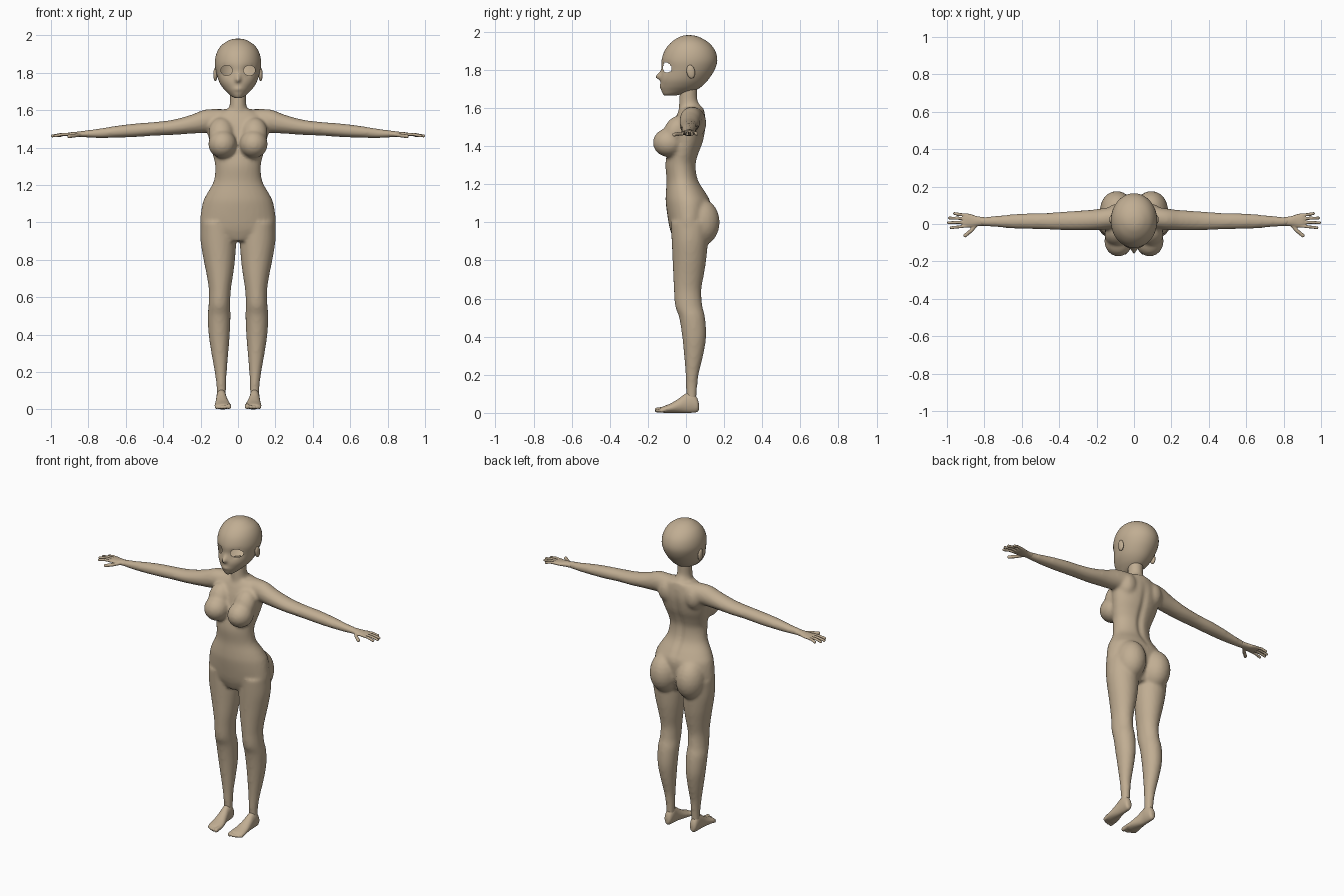
import bpy, bmesh, math
from mathutils import Vector, Matrix

skin = bpy.data.materials.new("tan skin")
skin.diffuse_color = (0.53, 0.42, 0.29, 1)


def spline(rows, steps):
    """Catmull-Rom interpolation between section rows."""
    out = []
    for i in range(len(rows) - 1):
        a, b, c, d = (rows[max(0, min(len(rows) - 1, i + k))] for k in (-1, 0, 1, 2))
        for s in range(steps):
            t = s / steps
            out.append([0.5 * (2 * q + (r - p) * t + (2 * p - 5 * q + 4 * r - w) * t * t
                        + (3 * q - p - 3 * r + w) * t ** 3) for p, q, r, w in zip(a, b, c, d)])
    return out + [list(rows[-1])]


def bridge(bm, rings):
    """Skin a list of point rings and cap both ends."""
    rings = [[bm.verts.new(p) for p in ring] for ring in rings]
    n = len(rings[0])
    for r, q in zip(rings, rings[1:]):
        for k in range(n):
            bm.faces.new((r[k], r[(k + 1) % n], q[(k + 1) % n], q[k]))
    bm.faces.new(rings[0][::-1])
    bm.faces.new(rings[-1])


def tube(bm, rows, axis, side=1, n=32, steps=4):
    """Loft ellipses; each row is position along axis, then min/max on the other two axes."""
    rings = []
    for pos, a0, a1, b0, b1 in spline(rows, steps):
        ring = []
        for k in range(n):
            t = 2 * math.pi * k / n
            a = (a0 + a1) / 2 + (a1 - a0) / 2 * math.cos(t)
            b = (b0 + b1) / 2 + (b1 - b0) / 2 * math.sin(t)
            x, y, z = {'x': (pos, a, b), 'y': (a, pos, b), 'z': (a, b, pos)}[axis]
            ring.append((x * side, y, z))
        rings.append(ring)
    bridge(bm, rings)


def ball(bm, center, radii, side=1, tilt=0, n=24):
    m = (Matrix.Translation((center[0] * side, center[1], center[2]))
         @ Matrix.Rotation(tilt, 4, 'X') @ Matrix.Diagonal((*radii, 1)))
    rings = []
    for i in range(n // 2 + 1):
        a = math.pi * (0.03 + 0.94 * i / (n // 2))
        rings.append([m @ Vector((math.sin(a) * math.cos(2 * math.pi * k / n),
                                  math.sin(a) * math.sin(2 * math.pi * k / n), -math.cos(a)))
                      for k in range(n)])
    bridge(bm, rings)


def finger(bm, points, radius, side=1):
    """Chain of overlapping balls along a bent path."""
    for p, q in zip(points, points[1:]):
        p, q = Vector(p), Vector(q)
        for i in range(7):
            ball(bm, p.lerp(q, i / 6), (radius,) * 3, side, n=10)


def finish(name, bm, voxel=0, smooth=0):
    bmesh.ops.recalc_face_normals(bm, faces=bm.faces[:])
    me = bpy.data.meshes.new(name)
    bm.to_mesh(me)
    bm.free()
    ob = bpy.data.objects.new(name, me)
    bpy.context.collection.objects.link(ob)
    me.materials.append(skin)
    bpy.ops.object.select_all(action='DESELECT')
    ob.select_set(True)
    bpy.context.view_layer.objects.active = ob
    if voxel:
        mod = ob.modifiers.new("fuse", 'REMESH')
        mod.mode, mod.voxel_size = 'VOXEL', voxel
        mod = ob.modifiers.new("soften", 'SMOOTH')
        mod.factor, mod.iterations = 0.5, smooth
        bpy.ops.object.convert(target='MESH')
    bpy.ops.object.shade_smooth()
    return ob


# Body: torso, neck, legs and arms fused into one skin
bm = bmesh.new()
tube(bm, [(0.90, -.10, .10, -.06, .08), (0.95, -.185, .185, -.08, .10), (1.0, -.203, .203, -.092, .12),
          (1.1, -.19, .19, -.106, .13), (1.15, -.168, .168, -.106, .108), (1.22, -.13, .13, -.102, .066),
          (1.30, -.122, .122, -.108, .054), (1.36, -.135, .135, -.10, .068), (1.42, -.15, .15, -.085, .09),
          (1.50, -.165, .165, -.07, .104), (1.56, -.15, .15, -.05, .10), (1.60, -.09, .09, -.03, .092)], 'z')
tube(bm, [(1.52, -.06, .06, -.045, .09), (1.60, -.052, .052, -.038, .082), (1.64, -.043, .043, -.036, .06),
          (1.72, -.045, .045, -.03, .06)], 'z')
for s in (1, -1):
    tube(bm, [(0.06, .065, .113, .006, .054), (0.12, .063, .115, .0, .058), (0.2, .06, .125, -.002, .066),
              (0.3, .052, .142, -.01, .09), (0.4, .044, .157, -.02, .106), (0.5, .04, .162, -.036, .10),
              (0.56, .042, .157, -.057, .086), (0.64, .038, .156, -.063, .08), (0.72, .026, .168, -.067, .093),
              (0.8, .016, .184, -.07, .106), (0.9, .01, .2, -.075, .115), (1.0, .02, .2, -.08, .12)], 'z', s)
    tube(bm, [(0.04, -.015, .09, 1.53, 1.605), (0.12, -.025, .09, 1.49, 1.606), (0.18, -.032, .082, 1.478, 1.602),
              (0.25, -.034, .074, 1.474, 1.575), (0.35, -.033, .068, 1.467, 1.548), (0.45, -.03, .06, 1.463, 1.536),
              (0.55, -.027, .058, 1.456, 1.528), (0.65, -.024, .052, 1.452, 1.516), (0.75, -.015, .042, 1.45, 1.5),
              (0.83, -.01, .036, 1.454, 1.49)], 'x', s)
    ball(bm, (.083, -.092, 1.418), (.076, .082, .075), s)                  # chest
    ball(bm, (.09, -.055, 1.475), (.068, .062, .09), s, math.radians(-25))
    ball(bm, (.092, .075, 1.0), (.09, .102, .125), s)                      # seat
    ball(bm, (.095, .045, 1.52), (.06, .062, .08), s)                      # shoulder blade
body = finish("body", bm, 0.01, 6)
for v in body.data.vertices:                                               # spine groove
    if v.co.y > .02 and 1.08 < v.co.z < 1.56:
        v.co.y -= .012 * math.exp(-(v.co.x / .02) ** 2) * math.sin(math.pi * (v.co.z - 1.08) / .48)

# Head shell with nose, cheeks and open eye sockets
bm = bmesh.new()
tube(bm, [(1.664, -.012, .012, -.112, -.06), (1.672, -.032, .032, -.12, -.02), (1.69, -.054, .054, -.128, .045),
          (1.715, -.078, .078, -.132, .085), (1.75, -.1, .1, -.134, .118), (1.80, -.116, .116, -.128, .15),
          (1.85, -.124, .124, -.128, .164), (1.90, -.116, .116, -.112, .153), (1.94, -.094, .094, -.082, .122),
          (1.967, -.06, .06, -.045, .08), (1.979, -.03, .03, -.015, .045), (1.982, -.004, .004, .01, .018)],
     'z', n=80, steps=5)
for v in bm.verts:
    if v.co.y < -.03:
        x, z = v.co.x, v.co.z
        v.co.y -= .026 * math.exp(-(x / .014) ** 2 - ((z - 1.762) / (.012 if z < 1.762 else .026)) ** 2)
        v.co.y -= .006 * math.exp(-(x / .025) ** 2 - ((z - 1.712) / .012) ** 2)
        v.co.y += .010 * math.exp(-((abs(x) - .055) / .03) ** 2 - ((z - 1.805) / .03) ** 2)


def eye(v):
    return ((abs(v.x) - .061) / .031) ** 2 + ((v.z - 1.812) / .027) ** 2


holes = [f for f in bm.faces if f.calc_center_median().y < 0 and eye(f.calc_center_median()) < 1]
bmesh.ops.delete(bm, geom=holes, context='FACES')
for v in bm.verts:                                                         # round off the socket rims
    if v.is_boundary:
        k = 1 / math.sqrt(eye(v.co))
        v.co.x = math.copysign(.061 + (abs(v.co.x) - .061) * k, v.co.x)
        v.co.z = 1.812 + (v.co.z - 1.812) * k
finish("head", bm)

for s, label in ((1, "left"), (-1, "right")):
    # Ear
    bm = bmesh.new()
    ball(bm, (.121, .025, 1.79), (.011, .022, .036), s, math.radians(10))
    finish(label + "_ear", bm)

    # Hand: palm, four fingers and thumb
    bm = bmesh.new()
    tube(bm, [(.80, -.009, .036, 1.455, 1.489), (.84, -.012, .042, 1.455, 1.487), (.87, -.018, .052, 1.456, 1.483),
              (.90, -.02, .058, 1.459, 1.481), (.915, -.014, .052, 1.463, 1.477)], 'x', s)
    for y0, y1, tip in ((-.011, -.02, .978), (.009, .007, .992), (.029, .032, .986), (.047, .056, .96)):
        finger(bm, [(.895, y0, 1.47), ((.9 + tip) / 2, (y0 + y1) / 2, 1.47), (tip, y1, 1.462)], .0085, s)
    finger(bm, [(.84, .0, 1.468), (.87, -.035, 1.464), (.903, -.062, 1.46)], .0105, s)
    finish(label + "_hand", bm, 0.004, 1)

    # Foot with five toes
    bm = bmesh.new()
    tube(bm, [(.068, .08, .1, .015, .05), (.058, .068, .112, .004, .08), (.03, .062, .116, 0, .11),
              (-.005, .06, .117, 0, .1), (-.04, .052, .12, 0, .074), (-.08, .041, .124, 0, .05),
              (-.115, .037, .125, 0, .036), (-.135, .045, .118, .004, .028)], 'y', s)
    for x, tip, r in ((.049, -.152, .014), (.07, -.151, .0105), (.086, -.145, .01),
                      (.101, -.138, .0095), (.115, -.129, .009)):
        finger(bm, [(x, -.105, r + .006), (x, tip, r + .001)], r, s)
    finish(label + "_foot", bm, 0.005, 2)
